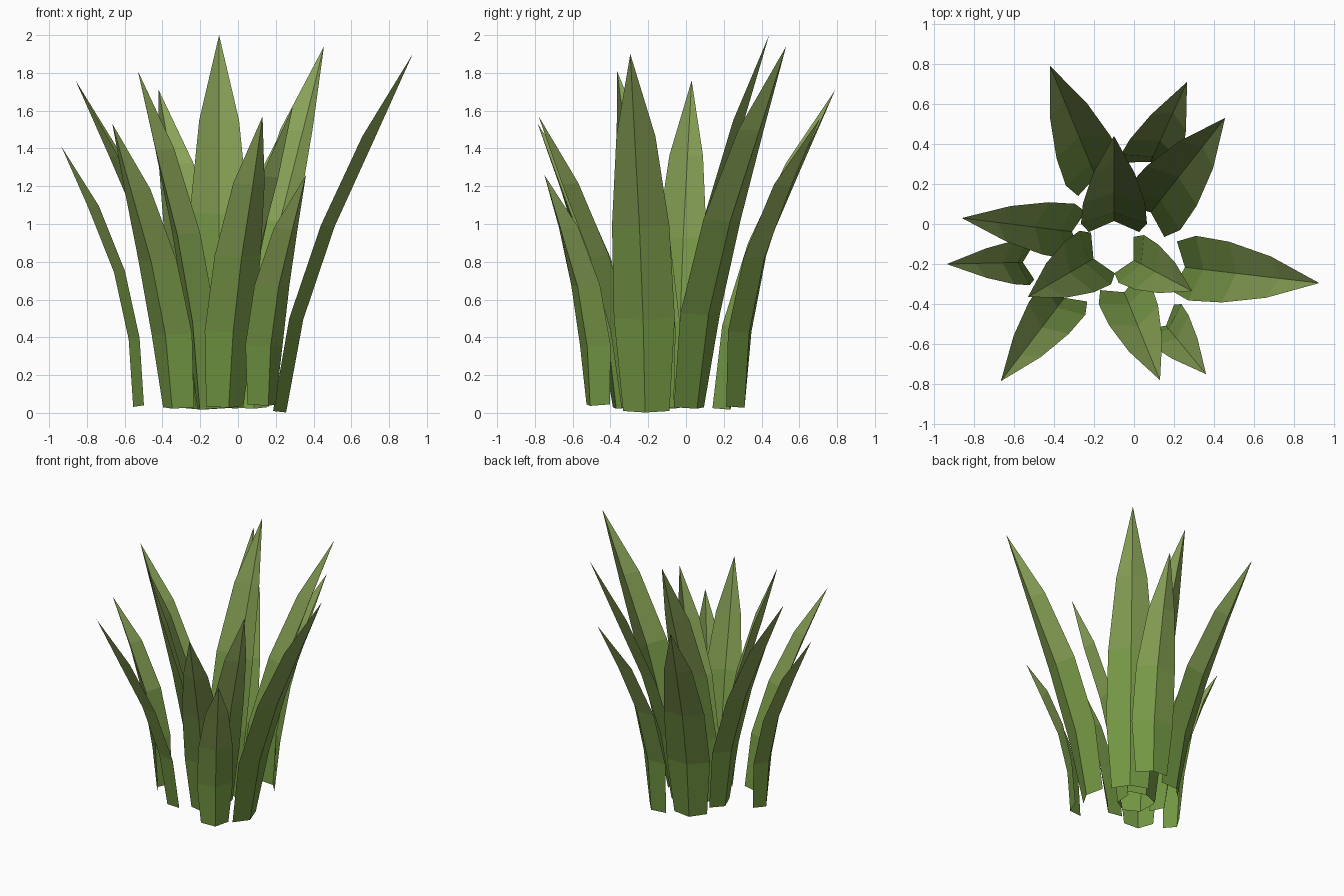
import bpy
from mathutils import Vector

# leaf colours from root to tip, one per segment
COLOURS = [(0.17, 0.31, 0.055), (0.19, 0.32, 0.065), (0.23, 0.34, 0.085), (0.25, 0.36, 0.095)]
mats = []
for i, c in enumerate(COLOURS):
    m = bpy.data.materials.new(f"leaf_green_{i + 1}")
    m.diffuse_color = (*c, 1)
    mats.append(m)

WIDTHS = [0.76, 1.0, 0.94, 0.64]      # width profile, root upward
HEIGHTS = [0.0, 0.26, 0.52, 0.77]     # height of each ring
FOLD = 0.055                          # outward depth of the midrib


def blade(name, root, tip, width, bend):
    """Folded leaf: three-point rings along an outward bending path, closing in a point."""
    root, tip = Vector(root), Vector(tip)
    out = Vector((tip.x - root.x, tip.y - root.y, 0)).normalized()
    side = Vector((-out.y, out.x, 0))
    verts, faces = [], []
    for i, (w, h) in enumerate(zip(WIDTHS, HEIGHTS)):
        c = root.lerp(tip, (i / 4) ** bend)
        c.z = root.z + (tip.z - root.z) * h
        half = side * (width * w / 2)
        rib = c + out * FOLD - Vector((0, 0, 0.008))
        verts += [c - half, rib, c + half]
    verts.append(tip)
    for i in range(3):
        a = 3 * i
        for k in (a, a + 1):
            faces.append((k, k + 1, k + 4, k + 3))
    faces += [(9, 10, 12), (10, 11, 12)]
    mesh = bpy.data.meshes.new(name)
    mesh.from_pydata(verts, [], faces)
    for m in mats:
        mesh.materials.append(m)
    for i, p in enumerate(mesh.polygons):
        p.material_index = i // 2
    bpy.context.collection.objects.link(bpy.data.objects.new(name, mesh))


# root, tip, greatest width, bend
BLADES = [
    ((-0.17, 0.185, 0.025), (-0.42, 0.79, 1.71), 0.31, 1.6),
    ((0.06, 0.26, 0.035), (0.265, 0.71, 1.56), 0.30, 2.1),
    ((0.05, 0.015, 0.03), (0.455, 0.53, 1.94), 0.34, 1.55),
    ((-0.10, -0.04, 0.04), (-0.10, 0.44, 2.0), 0.33, 1.75),
    ((-0.255, -0.045, 0.035), (-0.86, 0.03, 1.76), 0.28, 1.7),
    ((-0.5, -0.19, 0.04), (-0.935, -0.20, 1.41), 0.23, 2.1),
    ((-0.155, -0.145, 0.025), (-0.53, -0.365, 1.81), 0.31, 1.65),
    ((-0.315, -0.325, 0.03), (-0.665, -0.785, 1.53), 0.27, 1.65),
    ((-0.07, -0.29, 0.035), (0.13, -0.78, 1.57), 0.28, 1.55),
    ((0.125, -0.465, 0.045), (0.36, -0.75, 1.26), 0.255, 2.1),
    ((-0.05, -0.155, 0.03), (0.29, -0.335, 1.62), 0.27, 1.6),
    ((0.2, -0.21, 0.01), (0.925, -0.295, 1.9), 0.325, 1.5),
]
for i, b in enumerate(BLADES):
    blade(f"grass_blade_{i + 1}", *b)
